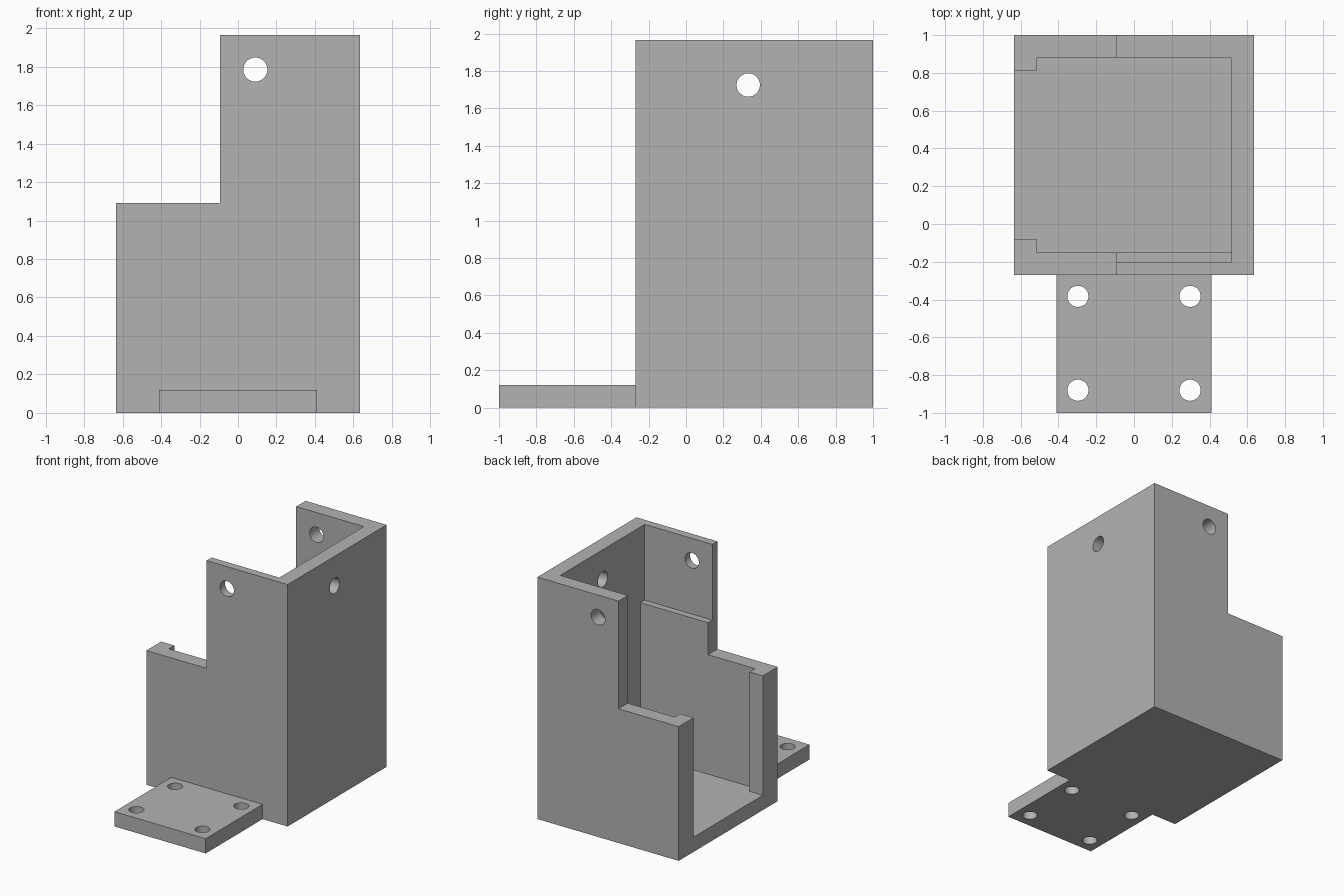
import bpy
import bmesh
import math
from mathutils import Matrix

old = bpy.data.objects.get("Cube")
if old:
    bpy.data.objects.remove(old, do_unlink=True)

grey = bpy.data.materials.new("plain grey")
grey.use_nodes = True
COLOUR = (0.45, 0.45, 0.45, 1)
grey.diffuse_color = COLOUR
grey.node_tree.nodes["Principled BSDF"].inputs["Base Color"].default_value = COLOUR


def add_object(name, bm):
    mesh = bpy.data.meshes.new(name)
    bm.to_mesh(mesh)
    bm.free()
    mesh.materials.append(grey)
    obj = bpy.data.objects.new(name, mesh)
    bpy.context.collection.objects.link(obj)
    return obj


def box(name, x, y, z):
    """Box spanning the given (low, high) ranges."""
    bm = bmesh.new()
    bmesh.ops.create_cube(bm, size=1)
    for v in bm.verts:
        v.co = [r[0] if c < 0 else r[1] for c, r in zip(v.co, (x, y, z))]
    return add_object(name, bm)


def rod(name, centre, radius, length, axis):
    """Cylinder along the given axis, used to drill holes."""
    turn = {"X": Matrix.Rotation(math.pi / 2, 4, "Y"),
            "Y": Matrix.Rotation(math.pi / 2, 4, "X"),
            "Z": Matrix()}[axis]
    bm = bmesh.new()
    bmesh.ops.create_cone(bm, cap_ends=True, segments=48, radius1=radius,
                          radius2=radius, depth=length,
                          matrix=Matrix.Translation(centre) @ turn)
    return add_object(name, bm)


def combine(target, other, operation):
    """Apply a boolean and remove the helper."""
    mod = target.modifiers.new(other.name, "BOOLEAN")
    mod.operation = operation
    mod.solver = "EXACT"
    mod.object = other
    other.hide_render = True
    bpy.context.view_layer.objects.active = target
    bpy.ops.object.modifier_apply(modifier=mod.name)
    bpy.data.objects.remove(other, do_unlink=True)


W, FRONT, BACK, TOP = 0.635, -0.27, 1.0, 1.965
WALL, STEP_X, STEP_Z = 0.12, -0.093, 1.09
INNER = W - WALL

# Outer block joined to the flat mounting plate
housing = box("bracket_housing", (-W, W), (FRONT, BACK), (0, TOP))
plate = box("mounting_plate", (-0.41, 0.41), (-1, FRONT + 0.06), (0, WALL))
combine(housing, plate, "UNION")

# Hollow, open side between the lips, stepped top, and thinned upper front wall
cutters = [
    box("cavity", (-INNER, INNER), (FRONT + WALL, BACK - WALL), (WALL, 3)),
    box("side_opening", (-1, -0.3), (-0.08, 0.81), (WALL, 3)),
    box("top_step", (-1, STEP_X), (-0.6, 2), (STEP_Z, 3)),
    box("front_recess", (-0.3, INNER), (-0.205, 0), (1.35, 3)),
]

# Fixing holes through the front, back and left walls
cutters.append(rod("front_back_hole", (0.09, 0.4, 1.785), 0.0625, 3, "Y"))
cutters.append(rod("left_wall_hole", (W, 0.333, 1.725), 0.0625, 0.6, "X"))

# Four screw holes in the mounting plate
for x in (-0.297, 0.297):
    for y in (-0.88, -0.383):
        cutters.append(rod("screw_hole", (x, y, 0), 0.056, 0.6, "Z"))

for cutter in cutters:
    combine(housing, cutter, "DIFFERENCE")

# Smooth hole walls, sharp corners
bpy.ops.object.select_all(action="DESELECT")
housing.select_set(True)
bpy.context.view_layer.objects.active = housing
bpy.ops.object.shade_smooth_by_angle(angle=math.radians(30))
